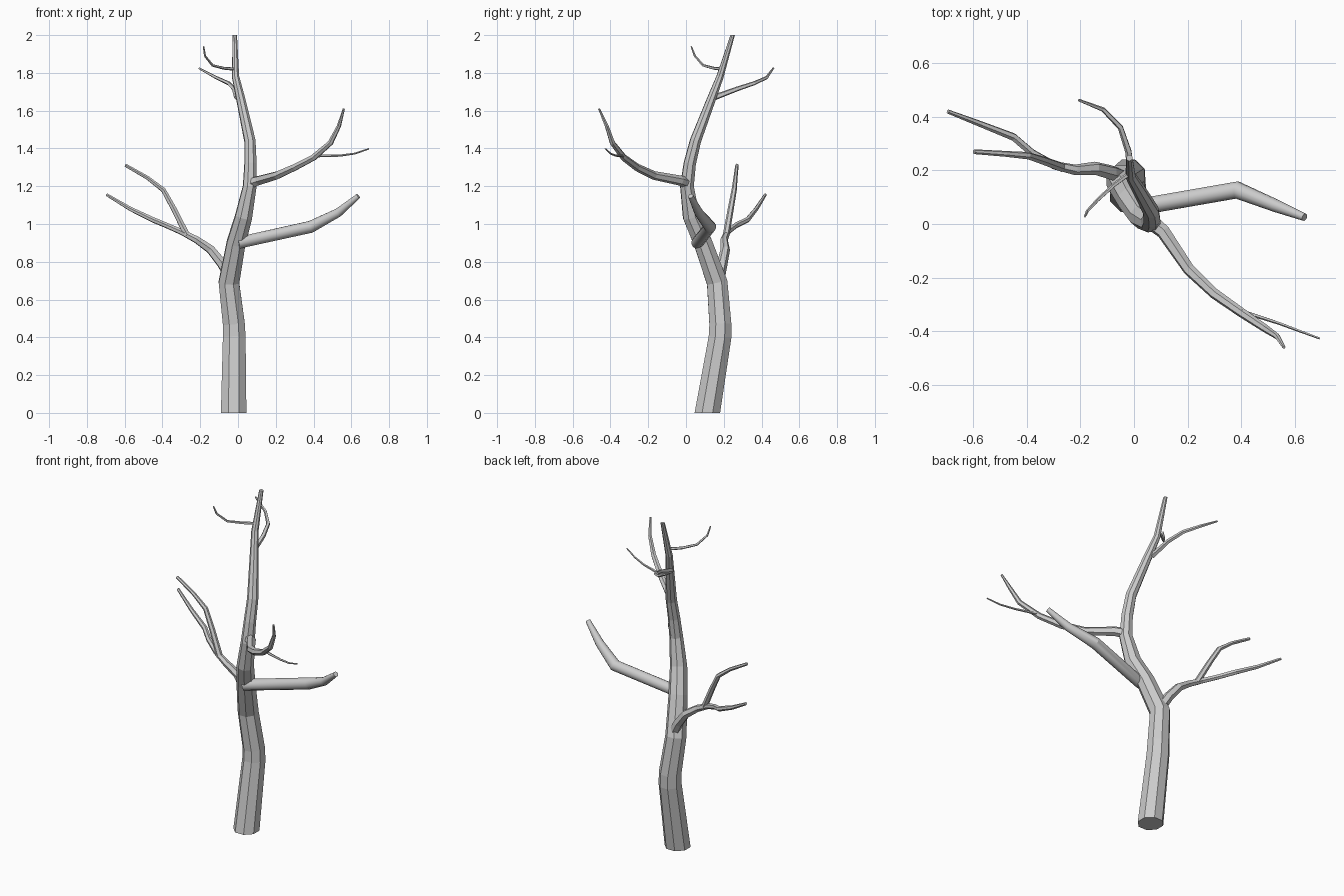
import bpy, math
from mathutils import Vector


def limb(name, sides, points, smooth=False):
    """Tapered tube through (x, y, z, radius) points with flat end caps."""
    pos = [Vector(p[:3]) for p in points]
    n = len(pos)
    verts, faces = [], []
    side = None
    for i in range(n):
        tan = Vector((0, 0, 0))
        if i > 0:
            tan += (pos[i] - pos[i - 1]).normalized()
        if i < n - 1:
            tan += (pos[i + 1] - pos[i]).normalized()
        tan.normalize()
        if name == "trunk" and i == 0:
            tan = Vector((0, 0, 1))      # base sits flat on the ground
        if name == "trunk" and i == n - 1:
            tan = Vector((0, 0, 1))      # level tip
        if side is None:
            side = Vector((1, 0, 0)) if abs(tan.x) < 0.8 else Vector((0, 1, 0))
        side = (side - tan * side.dot(tan)).normalized()
        up = tan.cross(side)
        for k in range(sides):
            a = 2 * math.pi * (k + 0.5) / sides
            verts.append(pos[i] + points[i][3] * (math.cos(a) * side + math.sin(a) * up))
    for i in range(n - 1):
        for k in range(sides):
            a, b = i * sides + k, i * sides + (k + 1) % sides
            faces.append((a, b, b + sides, a + sides))
    faces.append(tuple(reversed(range(sides))))
    faces.append(tuple(range((n - 1) * sides, n * sides)))
    mesh = bpy.data.meshes.new(name)
    mesh.from_pydata(verts, [], faces)
    obj = bpy.data.objects.new(name, mesh)
    bpy.context.collection.objects.link(obj)
    if smooth:
        bpy.ops.object.select_all(action='DESELECT')
        obj.select_set(True)
        bpy.context.view_layer.objects.active = obj
        bpy.ops.object.shade_smooth_by_angle(angle=math.radians(31))
    return obj


# Main trunk, octagonal and winding
limb("trunk", 8, [
    (-0.023, 0.113, 0, 0.073), (-0.02, 0.18, 0.40, 0.065),
    (-0.022, 0.182, 0.47, 0.063), (-0.048, 0.165, 0.69, 0.059),
    (-0.01, 0.09, 0.90, 0.053), (0.03, 0.028, 1.04, 0.048),
    (0.062, 0.005, 1.20, 0.038), (0.066, 0.02, 1.32, 0.034),
    (0.063, 0.05, 1.44, 0.031), (0.017, 0.13, 1.65, 0.025),
    (-0.013, 0.18, 1.78, 0.02), (-0.017, 0.247, 2.0, 0.012)])

# Front right branch and its thin twig
limb("front_right_branch", 6, [
    (0.05, 0.02, 1.212, 0.031), (0.11, -0.03, 1.23, 0.027),
    (0.205, -0.17, 1.257, 0.023), (0.30, -0.26, 1.30, 0.02),
    (0.40, -0.33, 1.352, 0.018), (0.49, -0.39, 1.43, 0.015),
    (0.535, -0.42, 1.52, 0.011), (0.56, -0.46, 1.61, 0.006)])
limb("front_right_twig", 5, [
    (0.40, -0.325, 1.36, 0.008), (0.54, -0.37, 1.362, 0.006),
    (0.62, -0.40, 1.373, 0.005), (0.693, -0.427, 1.398, 0.004)])

# Thick smooth branch on the right
limb("thick_right_branch", 12, [
    (0.0, 0.06, 0.9, 0.032), (0.385, 0.127, 0.985, 0.033),
    (0.53, 0.068, 1.06, 0.024), (0.637, 0.025, 1.148, 0.014)], smooth=True)

# Left branch and its upper fork
limb("left_branch", 6, [
    (-0.04, 0.175, 0.71, 0.03), (-0.085, 0.192, 0.79, 0.028),
    (-0.145, 0.208, 0.865, 0.025), (-0.22, 0.202, 0.917, 0.02),
    (-0.30, 0.22, 0.958, 0.016), (-0.38, 0.265, 0.993, 0.015),
    (-0.45, 0.325, 1.022, 0.015), (-0.57, 0.372, 1.08, 0.012),
    (-0.695, 0.42, 1.155, 0.008)])
limb("left_fork", 6, [
    (-0.27, 0.212, 0.94, 0.018), (-0.34, 0.237, 1.08, 0.016),
    (-0.395, 0.255, 1.18, 0.014), (-0.48, 0.262, 1.245, 0.011),
    (-0.597, 0.27, 1.312, 0.009)])

# Small twigs near the crown
limb("crown_back_twig", 5, [
    (-0.005, 0.15, 1.67, 0.016), (-0.02, 0.27, 1.715, 0.013),
    (-0.05, 0.36, 1.745, 0.011), (-0.115, 0.427, 1.775, 0.009),
    (-0.207, 0.463, 1.825, 0.005)])
limb("crown_left_twig", 5, [
    (-0.015, 0.19, 1.82, 0.009), (-0.075, 0.145, 1.825, 0.008),
    (-0.135, 0.09, 1.84, 0.007), (-0.175, 0.047, 1.89, 0.006),
    (-0.183, 0.028, 1.94, 0.004)])
